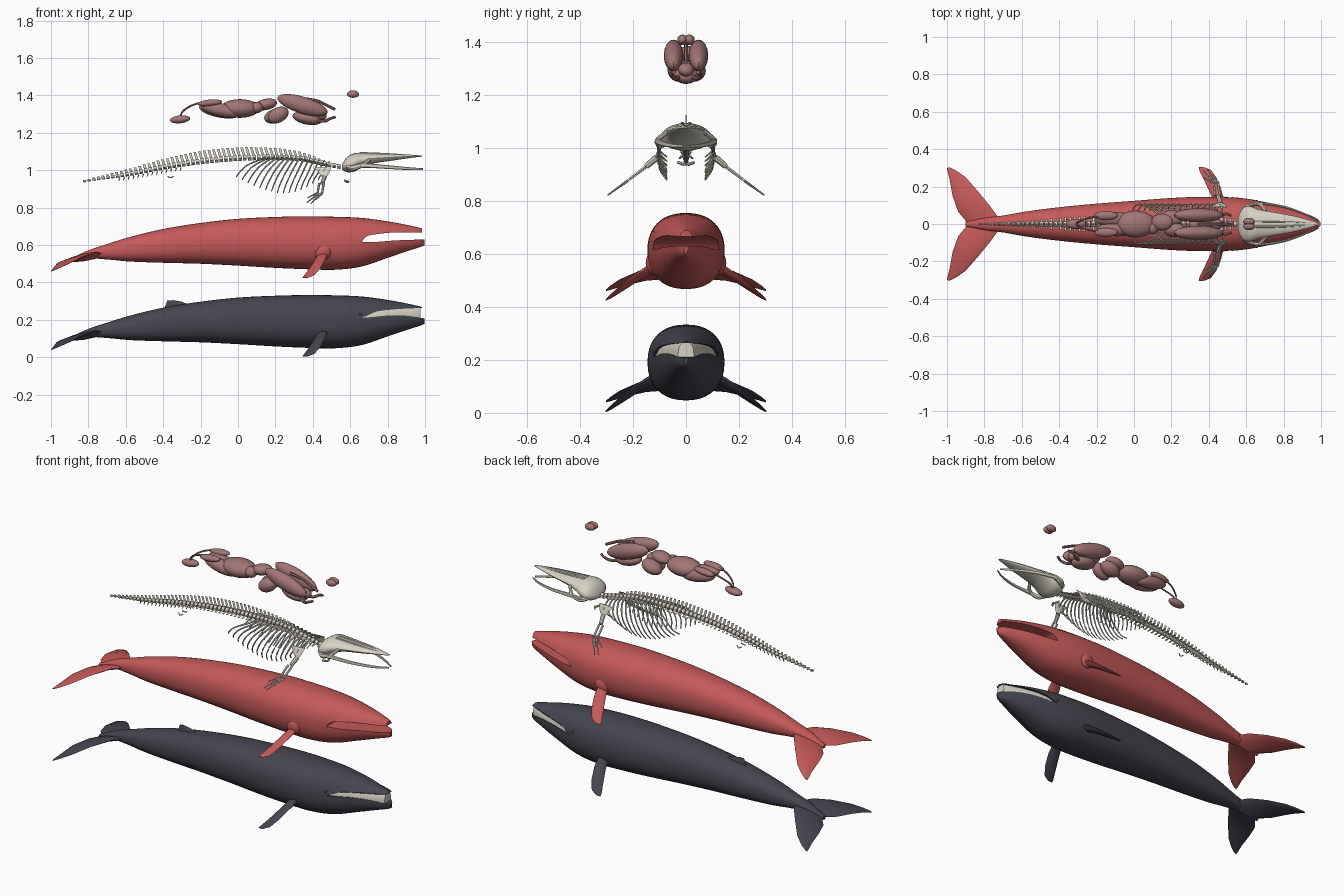
import bpy, bmesh
from math import sin, cos, pi
from mathutils import Vector as V, Matrix

if "Cube" in bpy.data.objects:
    bpy.data.objects.remove(bpy.data.objects["Cube"])

def mat(name, c):
    m = bpy.data.materials.new(name)
    m.diffuse_color = (*c, 1)
    m.use_nodes = True
    m.node_tree.nodes["Principled BSDF"].inputs["Base Color"].default_value = m.diffuse_color
    return m

SKIN = mat("skin", (.06, .06, .08))
MUSCLE = mat("muscle", (.56, .10, .10))
BONE = mat("bone", (.68, .65, .56))
ORGAN = mat("organ", (.36, .18, .18))

def finish(bm, name, m, angle=40):
    bmesh.ops.remove_doubles(bm, verts=bm.verts, dist=1e-5)
    bmesh.ops.recalc_face_normals(bm, faces=bm.faces)
    me = bpy.data.meshes.new(name)
    bm.to_mesh(me)
    bm.free()
    ob = bpy.data.objects.new(name, me)
    bpy.context.collection.objects.link(ob)
    me.materials.append(m)
    bpy.ops.object.select_all(action='DESELECT')
    ob.select_set(True)
    bpy.context.view_layer.objects.active = ob
    bpy.ops.object.shade_smooth_by_angle(angle=angle * pi / 180)

def interp(tab, x):
    """Smooth interpolation of table rows (x, values...)."""
    n = len(tab)
    i = max(0, min(n - 2, sum(r[0] <= x for r in tab) - 1))
    a, b = tab[i], tab[i + 1]
    p, q = tab[max(i - 1, 0)], tab[min(i + 2, n - 1)]
    h = b[0] - a[0]
    t = max(0, min(1, (x - a[0]) / h))
    out = []
    for k in range(1, len(a)):
        m0 = (b[k] - p[k]) / (b[0] - p[0]) * h
        m1 = (q[k] - a[k]) / (q[0] - a[0]) * h
        out.append((2*t**3 - 3*t*t + 1) * a[k] + (t**3 - 2*t*t + t) * m0
                   + (3*t*t - 2*t**3) * b[k] + (t**3 - t*t) * m1)
    return out

def loft(bm, rings, closed=True, caps=(True, True)):
    vs = [[bm.verts.new(p) for p in r] for r in rings]
    n = len(vs[0])
    for r, s in zip(vs, vs[1:]):
        for i in range(n if closed else n - 1):
            j = (i + 1) % n
            bm.faces.new((r[i], r[j], s[j], s[i]))
    for use, r in zip(caps, (vs[0], vs[-1])):
        if use:
            bm.faces.new(r)

def tube(bm, pts, r0, r1=None, seg=7, sub=4, flat=1):
    """Round tapered tube through points."""
    r1 = r0 if r1 is None else r1
    tab = [(i, *p) for i, p in enumerate(pts)]
    n = (len(pts) - 1) * sub
    path = [V(interp(tab, i / sub)) for i in range(n + 1)]
    rings = []
    for i, p in enumerate(path):
        d = (path[min(i + 1, n)] - path[max(i - 1, 0)]).normalized()
        u = d.cross(V((0, 0, 1)) if abs(d.z) < .9 else V((1, 0, 0))).normalized()
        w = d.cross(u)
        r = r0 + (r1 - r0) * i / n
        rings.append([p + r * (u * cos(a) * flat + w * sin(a))
                      for a in (2 * pi * k / seg for k in range(seg))])
    loft(bm, rings)

def blade(bm, stations, tv, seg=10):
    """Lens-section fin; stations are (lead, trail, half thickness)."""
    rings = []
    for a, b, t in stations:
        a, b = V(a), V(b)
        c = (a + b) / 2
        rings.append([c + (a - c) * cos(k) + V(tv) * t * sin(k)
                      for k in (2 * pi * i / seg for i in range(seg))])
    loft(bm, rings)

def blob(bm, c, r, rot=0):
    m = Matrix.Translation(c) @ Matrix.Rotation(rot, 4, 'Y') @ Matrix.Diagonal((*r, 1))
    bmesh.ops.create_uvsphere(bm, u_segments=20, v_segments=12, radius=1, matrix=m)

# Body envelope: x, bottom, top, half width
ENV = [(-.90, .085, .105, .012), (-.80, .107, .152, .032), (-.70, .103, .185, .045),
       (-.58, .092, .222, .066), (-.39, .085, .267, .09), (-.2, .08, .297, .108),
       (0, .07, .319, .123), (.2, .058, .329, .138), (.385, .05, .333, .145),
       (.52, .048, .331, .142), (.66, .065, .325, .125), (.81, .115, .305, .092),
       (.92, .152, .284, .055), (.98, .171, .270, .028), (1, .18, .262, .006)]

def section(x, dz, lo=-9, hi=9, k=1, a0=0, a1=2 * pi, n=40):
    zb, zt, w = interp(ENV, x)
    c, h = (zb + zt) / 2, (zt - zb) / 2
    pts = []
    for i in range(n if a1 - a0 > 6.2 else n + 1):
        a = a0 + (a1 - a0) * i / n
        s, e = sin(a), cos(a)
        y = w * k * abs(e) ** .88 * (1 if e > 0 else -1)
        z = c + h * k * abs(s) ** .88 * (1 if s > 0 else -1)
        pts.append(V((x, y, min(max(z, lo), hi) + dz)))
    return pts

def span(a, b, n):
    return [a + (b - a) * i / n for i in range(n + 1)]

FLUKE = [((-.70, 0, .135), (-.885, 0, .095), .016), ((-.765, .09, .14), (-.94, .065, .088), .013),
         ((-.83, .17, .118), (-.97, .15, .08), .009), ((-.9, .25, .083), (-.985, .235, .06), .006),
         ((-.95, .285, .06), (-.995, .275, .048), .004), ((-.985, .302, .045), (-1, .30, .04), .002)]
FLIPPER = [((.49, .09, .145), (.415, .09, .13), .018), ((.478, .14, .128), (.418, .14, .11), .016),
           ((.465, .19, .1), (.40, .18, .083), .012), ((.44, .25, .055), (.372, .24, .042), .008),
           ((.41, .29, .02), (.35, .285, .013), .005), ((.375, .303, .006), (.345, .303, .004), .002)]

def mirrored(stations, s, dz):
    f = lambda p: (p[0], p[1] * s, p[2] + dz)
    return [(f(a), f(b), t) for a, b, t in stations]

def whale(name, dz, m, lip_u, lip_l):
    bm = bmesh.new()
    loft(bm, [section(x, dz) for x in span(-.9, .66, 60)], caps=(True, False))
    loft(bm, [section(x, dz, lo=interp(lip_u, x)[0]) for x in span(.66, .983, 20)], caps=(False, True))
    loft(bm, [section(x, dz, hi=interp(lip_l, x)[0]) for x in span(.66, .998, 20)], caps=(False, True))
    finish(bm, name + "_body", m)
    bm = bmesh.new()
    for s in (1, -1):
        blade(bm, mirrored(FLUKE, s, dz), (0, 0, 1))
    finish(bm, name + "_flukes", m)
    bm = bmesh.new()
    for s in (1, -1):
        blade(bm, mirrored(FLIPPER, s, dz), (0, .4 * s, .9))
    finish(bm, name + "_flippers", m)

# Skin layer
UP = [(.66, .212), (.69, .222), (.735, .243), (.82, .255), (.98, .264)]
LOW = [(.66, .212), (.72, .215), (.8, .223), (.9, .222), (1, .207)]
whale("skin", 0, SKIN, UP, LOW)
bm = bmesh.new()
blade(bm, [((-.25, 0, .275), (-.4, 0, .25), .012), ((-.30, 0, .297), (-.385, 0, .282), .007),
           ((-.345, 0, .305), (-.378, 0, .304), .002)], (0, 1, 0))
finish(bm, "dorsal_fin", SKIN)
bm = bmesh.new()
loft(bm, [section(x, 0, interp(LOW, x)[0] - .01, interp(UP, x)[0] + .005, .95)
          for x in span(.68, .975, 24)])
finish(bm, "baleen", BONE)
bm = bmesh.new()
for s in (1, -1):
    blob(bm, (.655, .122 * s, .232), (.008, .006, .006))
finish(bm, "eyes", SKIN)

# Muscle layer, with raised sheets over the trunk
D = .42
whale("muscle", D, MUSCLE,
      [(.66, .195), (.685, .225), (.74, .238), (.85, .248), (.98, .246)],
      [(.66, .195), (.74, .197), (.85, .205), (1, .21)])
bm = bmesh.new()
loft(bm, [section(x, D, k=1.008, a0=-.75, a1=pi + .75) for x in span(-.72, .36, 40)], False, (0, 0))
finish(bm, "back_muscle", MUSCLE)
for s, nm in ((1, "left"), (-1, "right")):
    bm = bmesh.new()
    c = pi / 2 - s * pi / 2
    loft(bm, [section(x, D, k=1.012, a0=c - .5, a1=c + .7, n=14) for x in span(.52, .64, 8)], False, (0, 0))
    blob(bm, (.455, .122 * s, D + .145), (.05, .03, .045), -.5)
    finish(bm, nm + "_shoulder_muscle", MUSCLE)

# Spine: x, centre height, centrum radius, neural spine height, process half width
SPINE = [(-.82, .942, .004, .006, .005), (-.58, .98, .011, .026, .018), (-.365, 1.022, .014, .042, .035),
         (-.15, 1.052, .015, .055, .045), (.1, 1.068, .015, .055, .048), (.33, 1.062, .014, .04, .042),
         (.46, 1.035, .013, .02, .036), (.54, 1.02, .013, .012, .03)]
bm = bmesh.new()
for x in span(-.82, .54, 54):
    z, r, h, w = interp(SPINE, x)
    slope = (interp(SPINE, x + .01)[0] - interp(SPINE, x - .01)[0]) / .02
    tube(bm, [(x - .0095, 0, z - .0095 * slope), (x + .0095, 0, z + .0095 * slope)], r, r, 10, 1)
    blade(bm, [((x + .007, 0, z), (x - .007, 0, z), .003),
               ((x - .3 * h + .007, 0, z + h), (x - .3 * h - .007, 0, z + h), .002)], (0, 1, 0), 6)
    for s in (1, -1):
        blade(bm, [((x + .006, 0, z), (x - .006, 0, z), .003),
                   ((x + .006, w * s, z - .005), (x - .006, w * s, z - .005), .002)], (0, 0, 1), 6)
    if -.66 < x < -.3:
        tube(bm, [(x + .012, 0, z - r), (x + .006, 0, z - r - .018)], .004, .002, 5, 1)
finish(bm, "vertebrae", BONE)

# Ribs
bm = bmesh.new()
TIP = [(0, .95), (3, .895), (6, .878), (10, .905), (14, .965)]
for i in range(15):
    x = .475 - .0235 * i
    zc, ze, b = interp(SPINE, x)[0], interp(TIP, i)[0], .012 + .006 * i
    for s in (1, -1):
        tube(bm, [(x, .012 * s, zc), (x - .3 * b, .065 * s, zc - .012), (x - b, .102 * s, .6 * zc + .4 * ze),
                  (x - 1.2 * b - .02, .1 * s, .25 * zc + .75 * ze), (x - 1.3 * b - .03, .072 * s, ze)], .0055, .003, 6, 4)
finish(bm, "ribs", BONE)

# Skull and jaws: x, bottom, top, half width
SKULL = [(.555, 1.005, 1.03, .035), (.58, .99, 1.068, .085), (.62, .992, 1.09, .095), (.66, 1.012, 1.093, .08),
         (.72, 1.035, 1.09, .068), (.85, 1.055, 1.086, .044), (.94, 1.068, 1.082, .02), (.985, 1.073, 1.078, .007)]
bm = bmesh.new()
rings = []
for x in span(.555, .985, 30):
    zb, zt, w = interp(SKULL, x)
    rings.append([V((x, w * cos(a), (zb + zt) / 2 + (zt - zb) / 2 * sin(a)))
                  for a in (2 * pi * k / 20 for k in range(20))])
loft(bm, rings)
for s in (1, -1):
    tube(bm, [(.65, .014 * s, 1.09), (.8, .013 * s, 1.086), (.98, .004 * s, 1.076)], .008, .003)
    tube(bm, [(.585, .075 * s, 1.02), (.62, .1 * s, 1.01), (.67, .106 * s, 1.03), (.705, .07 * s, 1.06)], .013, .009)
finish(bm, "skull", BONE)
bm = bmesh.new()
for s in (1, -1):
    tube(bm, [(.61, .095 * s, 1.01), (.67, .11 * s, 1.025), (.8, .092 * s, 1.017),
              (.92, .05 * s, 1.008), (.988, .01 * s, 1.006)], .015, .005, 8, 6, .6)
    tube(bm, [(.57, .03 * s, .945), (.585, .012 * s, .938), (.59, 0, .94)], .006)
finish(bm, "lower_jaw_and_hyoid", BONE)

# Shoulder blades, flipper bones and pelvis
bm = bmesh.new()
for s in (1, -1):
    blade(bm, [((.475, .11 * s, .965), (.45, .11 * s, .965), .006), ((.49, .105 * s, .99), (.43, .105 * s, .99), .004),
               ((.5, .09 * s, 1.02), (.41, .09 * s, 1.015), .003)], (0, 1, 0))
    tube(bm, [(.462, .11 * s, .963), (.45, .15 * s, .93)], .013, .011, 8, 2)
    for dx in (0, -.024):
        tube(bm, [(.458 + dx, .152 * s, .928), (.45 + dx, .215 * s, .88)], .007, .006, 6, 2)
    for i, (tx, ty) in enumerate(((.415, .265), (.388, .297), (.366, .29), (.372, .25))):
        a, b = V((.452 - .011 * i, .22 * s, .876)), V((tx, ty * s, 1.025 - .69 * ty))
        for j in range(4):
            tube(bm, [a.lerp(b, j / 4), a.lerp(b, j / 4 + .22)], .005 - .0006 * j, None, 6, 1)
    tube(bm, [(-.375, .015 * s, .967), (-.36, .025 * s, .96), (-.345, .018 * s, .968)], .003)
finish(bm, "flipper_bones_and_pelvis", BONE)

# Organs: name and (centre, radii, tilt) of each lobe
ORGANS = {
    "brain": [((.615, .013, 1.407), (.032, .02, .02), 0), ((.615, -.013, 1.407), (.032, .02, .02), 0)],
    "lungs": [((.345, s * .047, 1.348), (.14, .037, .045), .3) for s in (1, -1)],
    "heart": [((.37, 0, 1.278), (.08, .05, .034), .2), ((.44, 0, 1.295), (.035, .03, .025), .3)],
    "liver": [((.2, .03, 1.29), (.062, .045, .038), -.3), ((.215, -.03, 1.295), (.06, .04, .04), -.5)],
    "stomach": [((.15, .01, 1.352), (.06, .045, .03), -.2), ((.1, -.02, 1.335), (.035, .035, .03), 0)],
    "intestines": [((.01, 0, 1.33), (.105, .072, .05), 0), ((-.1, .025, 1.318), (.11, .04, .036), .2),
                   ((-.09, -.028, 1.322), (.11, .038, .036), .2)],
    "kidneys": [((-.15, s * .045, 1.36), (.065, .024, .018), -.1) for s in (1, -1)],
    "bladder": [((-.31, 0, 1.272), (.054, .027, .021), -.1)]}
for nm, lobes in ORGANS.items():
    bm = bmesh.new()
    for c, r, t in lobes:
        blob(bm, c, r, t)
    finish(bm, nm, ORGAN)
bm = bmesh.new()
tube(bm, [(.34, 0, 1.385), (.42, 0, 1.372), (.48, 0, 1.345), (.52, 0, 1.325)], .008)
for s in (1, -1):
    tube(bm, [(.41, .02 * s, 1.27), (.46, .04 * s, 1.262), (.49, .055 * s, 1.275), (.52, .045 * s, 1.285)], .009, .007)
    tube(bm, [(-.19, .04 * s, 1.365), (-.25, .03 * s, 1.345), (-.295, .012 * s, 1.315), (-.31, 0, 1.28)], .005)
finish(bm, "airway_and_vessels", ORGAN)
